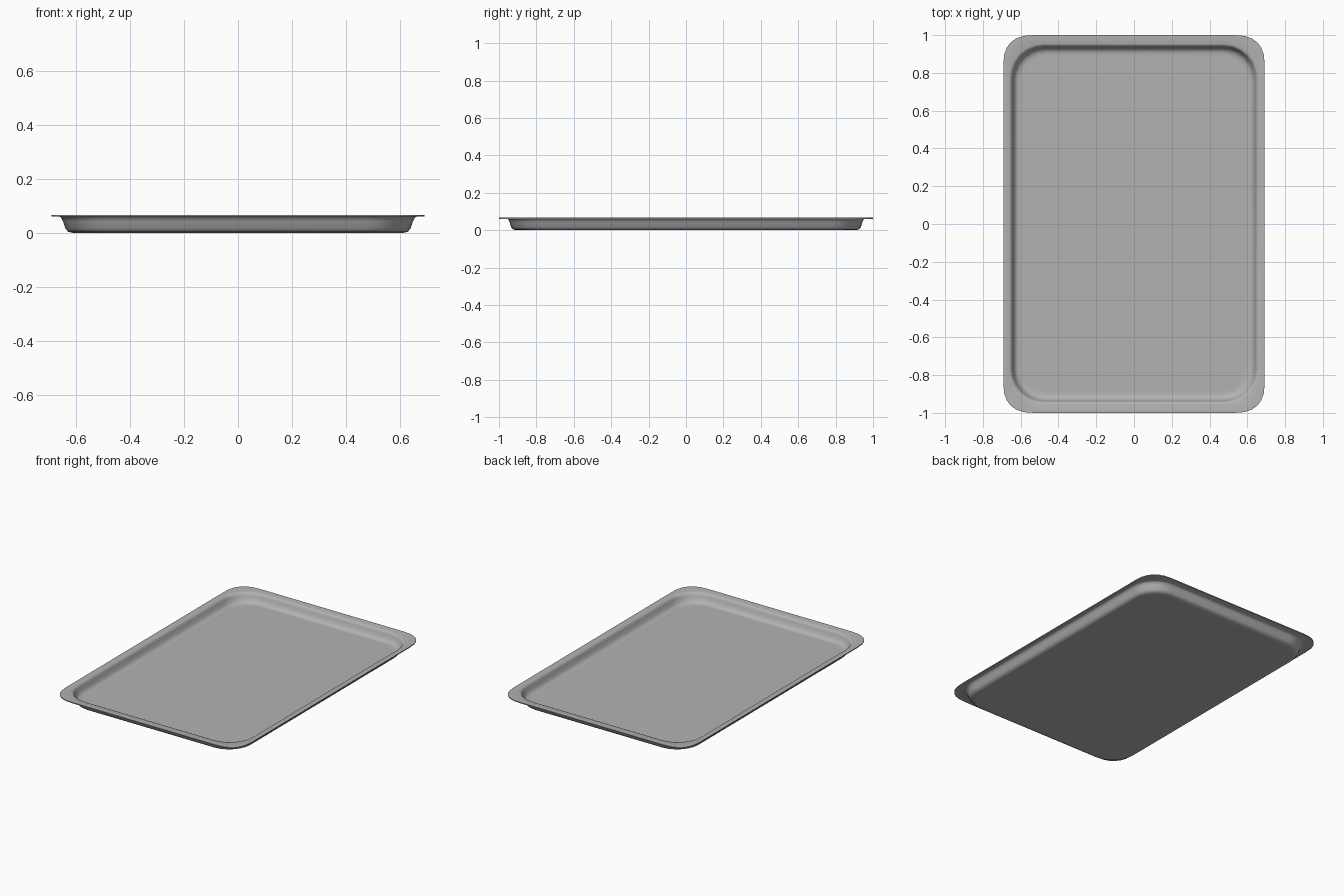
import bpy, bmesh, math

if "Cube" in bpy.data.objects:
    bpy.data.objects.remove(bpy.data.objects["Cube"])

SEG = 6  # segments per rounded corner


def ring(bm, hx, hy, r, z, p=1.0):
    """One rounded-rectangle loop of vertices; p < 1 gives fuller corners."""
    verts = []
    for i, (sx, sy) in enumerate(((1, 1), (-1, 1), (-1, -1), (1, -1))):
        for k in range(SEG + 1):
            t = math.pi / 2 * (k / SEG if i % 2 == 0 else 1 - k / SEG)
            c, s = max(math.cos(t), 0.0) ** p, max(math.sin(t), 0.0) ** p
            if c < 1e-6:
                c = 0.0
            verts.append(bm.verts.new((sx * (hx - r + r * c),
                                       sy * (hy - r + r * s), z)))
    return verts


# Section from the upper floor, over the rim, to the underside:
# half width, half length, corner radius, z, corner fullness
profile = [
    (0.590, 0.885, 0.135, 0.006),
    (0.607, 0.902, 0.145, 0.006),
    (0.622, 0.917, 0.155, 0.009),
    (0.633, 0.928, 0.162, 0.019),
    (0.642, 0.937, 0.167, 0.044),
    (0.647, 0.941, 0.170, 0.057),
    (0.653, 0.946, 0.173, 0.064),
    (0.662, 0.954, 0.177, 0.067),
    (0.692, 1.000, 0.160, 0.067, 0.8),
    (0.692, 1.000, 0.160, 0.061, 0.8),
    (0.665, 0.957, 0.177, 0.061),
    (0.657, 0.950, 0.174, 0.057),
    (0.649, 0.943, 0.170, 0.042),
    (0.640, 0.935, 0.166, 0.016),
    (0.630, 0.925, 0.160, 0.004),
    (0.612, 0.907, 0.147, 0.000),
    (0.595, 0.890, 0.137, 0.000),
]

# Tray shell
bm = bmesh.new()
rings = [ring(bm, *p) for p in profile]
n = len(rings[0])
for a, b in zip(rings, rings[1:]):
    for i in range(n):
        j = (i + 1) % n
        bm.faces.new((a[i], b[i], b[j], a[j]))
bm.faces.new(rings[0])
bm.faces.new(rings[-1][::-1])
bmesh.ops.recalc_face_normals(bm, faces=bm.faces)

mesh = bpy.data.meshes.new("tray")
bm.to_mesh(mesh)
bm.free()
tray = bpy.data.objects.new("tray", mesh)
bpy.context.collection.objects.link(tray)
bpy.context.view_layer.objects.active = tray
tray.select_set(True)
bpy.ops.object.shade_smooth_by_angle(angle=math.radians(50))

# Dark grey metal
metal = bpy.data.materials.new("dark_metal")
metal.diffuse_color = (0.45, 0.45, 0.45, 1)
metal.use_nodes = True
metal.node_tree.nodes["Principled BSDF"].inputs["Base Color"].default_value = metal.diffuse_color
mesh.materials.append(metal)
